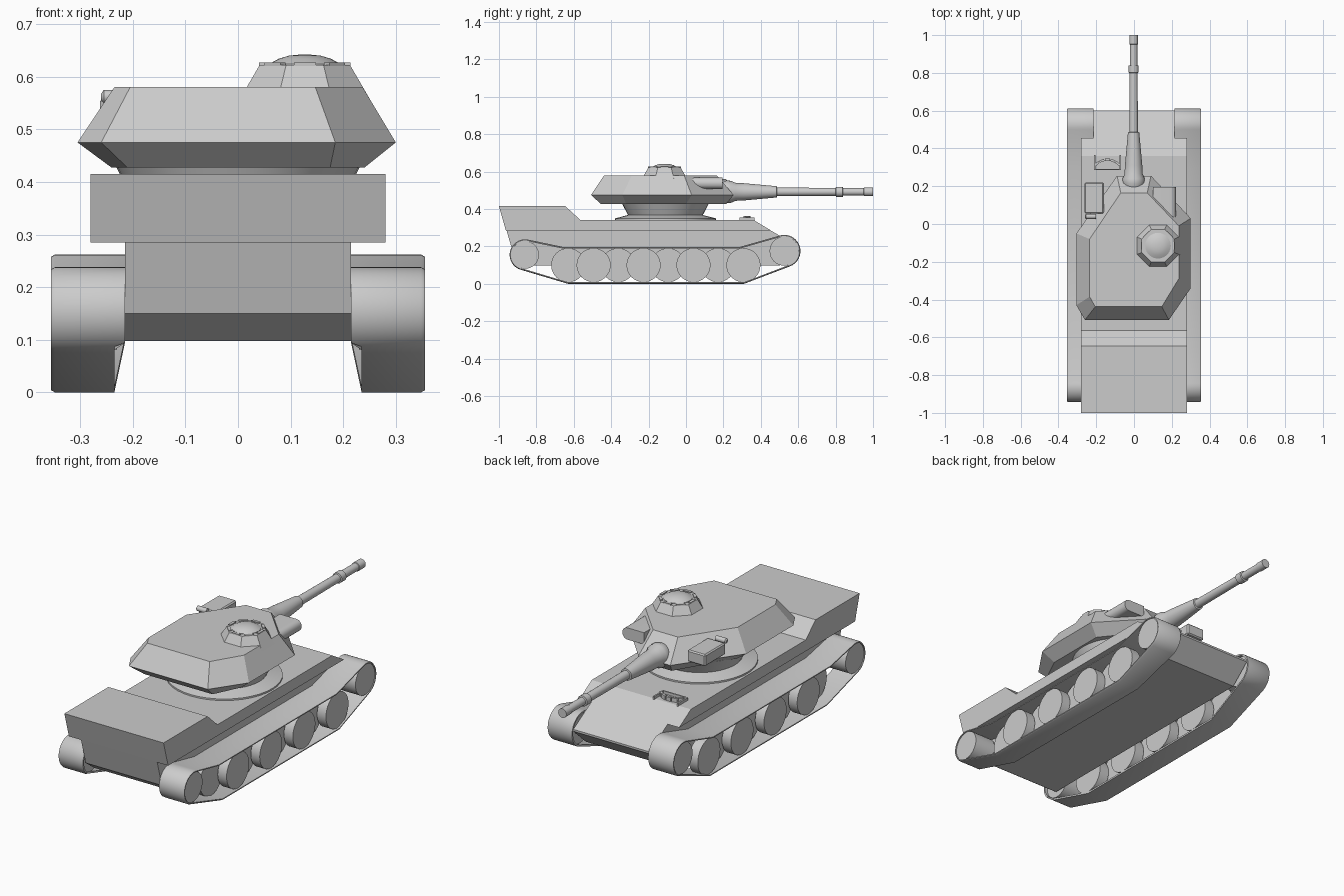
import bpy, bmesh
from math import sin, cos, pi, radians
from mathutils import Matrix, Vector

if "Cube" in bpy.data.objects:
    bpy.data.objects.remove(bpy.data.objects["Cube"])


def finish(name, bm, smooth=False):
    bmesh.ops.recalc_face_normals(bm, faces=bm.faces)
    me = bpy.data.meshes.new(name)
    bm.to_mesh(me)
    bm.free()
    ob = bpy.data.objects.new(name, me)
    bpy.context.collection.objects.link(ob)
    if smooth:
        bpy.ops.object.select_all(action='DESELECT')
        ob.select_set(True)
        bpy.context.view_layer.objects.active = ob
        bpy.ops.object.shade_smooth_by_angle(angle=radians(30))
    return ob


def loft(name, rings, closed=False, smooth=False):
    """Skin equal-length rings of points; cap the ends unless closed."""
    bm = bmesh.new()
    vs = [[bm.verts.new(p) for p in r] for r in rings]
    n = len(vs[0])
    pairs = list(zip(vs, vs[1:])) + ([(vs[-1], vs[0])] if closed else [])
    for a, b in pairs:
        for i in range(n):
            j = (i + 1) % n
            bm.faces.new((a[i], a[j], b[j], b[i]))
    if not closed:
        bm.faces.new(vs[0])
        bm.faces.new(vs[-1])
    return finish(name, bm, smooth)


def extrude_x(name, prof, x0, x1):
    return loft(name, [[(x, y, z) for y, z in prof] for x in (x0, x1)])


def turned(name, prof, n, place, phase=0.0, smooth=True):
    """Revolve (radius, height) pairs, then map each (a, b, h) with place."""
    ang = [2 * pi * i / n + phase for i in range(n)]
    return loft(name, [[place(r * cos(t), r * sin(t), h) for t in ang] for r, h in prof],
                smooth=smooth)


def box(name, lo, hi, bevel=0.0, seg=1, edges=None, rot=0.0):
    bm = bmesh.new()
    bmesh.ops.create_cube(bm, size=1)
    lo, hi = Vector(lo), Vector(hi)
    size = hi - lo
    for v in bm.verts:
        v.co = Vector(v.co[i] * size[i] for i in range(3))
    if bevel:
        es = [e for e in bm.edges if edges is None or edges(e)]
        bmesh.ops.bevel(bm, geom=es, offset=bevel, segments=seg, affect='EDGES', profile=0.5)
    bm.transform(Matrix.Translation((lo + hi) / 2) @ Matrix.Rotation(rot, 4, 'Z'))
    return finish(name, bm, seg > 1)


# Hull: narrow lower tub and wide upper deck with raised engine bay
extrude_x("lower_hull", [(-0.96, 0.287), (-0.92, 0.15), (-0.85, 0.098), (0.5, 0.098),
                         (0.602, 0.19), (0.602, 0.2), (0.45, 0.287)], -0.215, 0.215)
extrude_x("upper_hull", [(-1, 0.415), (-0.963, 0.285), (0.455, 0.285), (0.36, 0.342),
                         (-0.565, 0.342), (-0.645, 0.415)], -0.28, 0.28)


# Track band outline, inset by t
def track_path(t):
    def arc(cy, cz, r, a0, a1, n=20):
        return [(cy + (r - t) * cos(radians(a0 + (a1 - a0) * i / n)),
                 cz + (r - t) * sin(radians(a0 + (a1 - a0) * i / n))) for i in range(n + 1)]
    return (arc(-0.86, 0.155, 0.083, 78, 253) + [(-0.63, t), (0.31, t)]
            + arc(0.525, 0.175, 0.087, -69, 107) + [(0.29, 0.198 - t), (-0.66, 0.198 - t)])


outer, inner = track_path(0), track_path(0.009)


def inner_x(z):
    return 0.235 if z < 0.09 else 0.215


# Tracks and overlapping road wheels on both sides
for s, side in ((-1, "left"), (1, "right")):
    loft(side + "_track", [
        [(s * inner_x(z), y, z) for y, z in outer],
        [(s * 0.348, y, z) for y, z in outer],
        [(s * 0.355, y, z) for y, z in track_path(0.004)],
        [(s * 0.355, y, z) for y, z in inner],
        [(s * inner_x(z), y, z) for y, z in inner]], closed=True, smooth=True)
    wheels = [("sprocket", -0.86, 0.155, 0.074, 0.23, 0.35),
              ("idler", 0.525, 0.175, 0.078, 0.23, 0.35)]
    wheels += [("outer_wheel", -0.494 + 0.267 * i, 0.1, 0.091, 0.295, 0.345) for i in range(4)]
    wheels += [("inner_wheel", -0.63 + 0.267 * i, 0.1, 0.091, 0.235, 0.29) for i in range(4)]
    for nm, y, z, r, x0, x1 in wheels:
        turned(f"{side}_{nm}", [(r, x0), (r, x1)], 32,
               lambda a, b, h, y=y, z=z: (s * h, y + a, z + b))

# Turret ring
turned("turret_ring", [(0.27, 0.335), (0.27, 0.35), (0.2, 0.368), (0.235, 0.435)], 40,
       lambda a, b, h: (a, b - 0.11, h))

# Faceted turret: bottom, widest belt, roof
bottom = [(0.24, 0.0), (0.24, -0.32), (0.175, -0.455), (-0.21, -0.455),
          (-0.24, -0.4), (-0.24, -0.07), (-0.07, 0.215), (0.07, 0.215)]
belt = [(0.3, 0.03), (0.3, -0.34), (0.185, -0.508), (-0.26, -0.508),
        (-0.305, -0.43), (-0.305, -0.05), (-0.09, 0.255), (0.09, 0.255)]
roof = [(0.237, -0.01), (0.237, -0.29), (0.147, -0.438), (-0.205, -0.438),
        (-0.235, -0.385), (-0.235, -0.08), (-0.07, 0.165), (0.07, 0.165)]
loft("turret", [[(x, y, z) for x, y in ring]
                for ring, z in ((bottom, 0.427), (belt, 0.475), (roof, 0.58))])

# Gun: mantlet and stepped barrel turned along y
turned("gun_mantlet", [(0.03, 0.175), (0.05, 0.19), (0.06, 0.215), (0.059, 0.24), (0.048, 0.265),
                       (0.046, 0.31), (0.03, 0.485), (0.022, 0.487)], 28,
       lambda a, b, h: (a - 0.002, h, 0.492 + b))
turned("gun_barrel", [(0.023, 0.45), (0.021, 0.8), (0.027, 0.802), (0.027, 0.838), (0.02, 0.84),
                      (0.02, 0.95), (0.023, 0.952), (0.023, 1.0)], 24,
       lambda a, b, h: (a - 0.002, h, 0.492 + b))

# Cupola: octagonal base, dome lid and periscopes
CX, CY = 0.127, -0.115
k = 1 / cos(pi / 8)
turned("cupola", [(0.125 * k, 0.555), (0.086 * k, 0.622)], 8,
       lambda a, b, h: (CX + a, CY + b, h), phase=pi / 8, smooth=False)
turned("cupola_lid", [(0.068, 0.615), (0.068, 0.624), (0.05, 0.634), (0.03, 0.64), (0.01, 0.642)],
       24, lambda a, b, h: (CX + a, CY + b, h))
for i in range(8):
    t = i * pi / 4
    c = Vector((CX + 0.08 * cos(t), CY + 0.08 * sin(t), 0.622))
    h = Vector((0.007, 0.021, 0.005))
    box("cupola_periscope", c - h, c + h, rot=t)

# Turret side sights: rounded housing on the right, square one on the left
box("right_sight_housing", (0.1, 0.02, 0.508), (0.222, 0.195, 0.568), 0.028, 5,
    lambda e: all(v.co.x > 0 for v in e.verts)
    and abs(e.verts[0].co.y - e.verts[1].co.y) > 0.01)
box("left_sight_housing", (-0.262, 0.055, 0.5), (-0.16, 0.22, 0.56), 0.006)
turned("left_sight_knob", [(0.006, -0.26), (0.013, -0.255), (0.013, -0.2)], 16,
       lambda a, b, h: (h, 0.04 + a, 0.562 + b))

# Driver's vision block: open frame with an arc of small prisms
for nm, lo, hi in (("side_a", (-0.212, 0.285, 0.335), (-0.204, 0.365, 0.356)),
                   ("side_b", (-0.078, 0.285, 0.335), (-0.07, 0.365, 0.356)),
                   ("rear", (-0.212, 0.285, 0.335), (-0.07, 0.292, 0.356))):
    box("driver_frame_" + nm, lo, hi)
for i in range(5):
    t = radians(50 + 20 * i)
    c = Vector((-0.141 + 0.085 * cos(t), 0.255 + 0.085 * sin(t), 0.35))
    h = Vector((0.006, 0.013, 0.012))
    box("driver_prism", c - h, c + h, rot=t)
